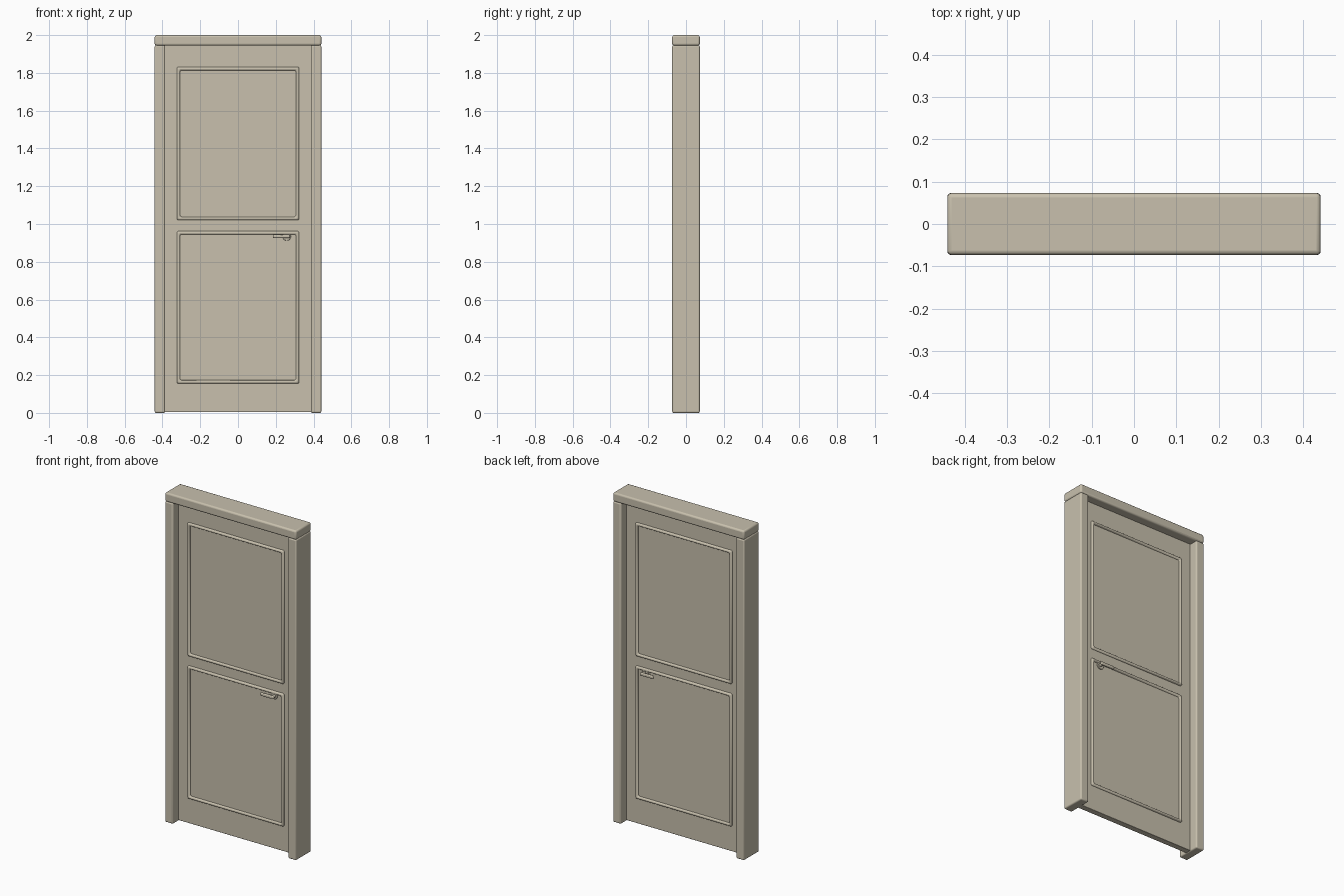
import bpy, math

if "Cube" in bpy.data.objects:
    bpy.data.objects.remove(bpy.data.objects["Cube"])

beige = bpy.data.materials.new("beige paint")
beige.diffuse_color = (0.58, 0.53, 0.42, 1)
beige.use_nodes = True
beige.node_tree.nodes["Principled BSDF"].inputs["Base Color"].default_value = beige.diffuse_color


def finish(ob, name, bevel=0.0, segments=3):
    ob.name = name
    ob.data.materials.append(beige)
    if bevel:
        mod = ob.modifiers.new("rounding", 'BEVEL')
        mod.width = bevel
        mod.segments = segments
    bpy.ops.object.select_all(action='DESELECT')
    ob.select_set(True)
    bpy.context.view_layer.objects.active = ob
    bpy.ops.object.shade_smooth_by_angle(angle=math.radians(35))
    return ob


def box(name, x, y, z, bevel):
    """Box from (min, max) ranges with rounded edges."""
    bpy.ops.mesh.primitive_cube_add(size=1)
    ob = bpy.context.object
    for v in ob.data.vertices:
        v.co = [r[0] + (c + 0.5) * (r[1] - r[0]) for c, r in zip(v.co, (x, y, z))]
    return finish(ob, name, bevel)


def cylinder(name, radius, depth, loc, rot):
    bpy.ops.mesh.primitive_cylinder_add(vertices=20, radius=radius, depth=depth,
                                        location=loc, rotation=rot)
    return finish(bpy.context.object, name, 0.002, 2)


def moulding(name, y, side, x, z0, z1):
    """Rounded bead swept around a rectangle with clipped corners."""
    w, h, c = 0.009, 0.011, 0.006
    path = [(-x + c, z0), (x - c, z0), (x, z0 + c), (x, z1 - c),
            (x - c, z1), (-x + c, z1), (-x, z1 - c), (-x, z0 + c)]
    cx, cz = 0, (z0 + z1) / 2
    n = 7
    verts, faces = [], []
    for px, pz in path:
        # clipped corners: both points share the outward offset of the corner
        sx, sz = math.copysign(1, px - cx), math.copysign(1, pz - cz)
        for i in range(n):
            a = math.pi * i / (n - 1)
            o = w * math.cos(a)
            verts.append((px + sx * o, y + side * h * math.sin(a), pz + sz * o))
    for k in range(len(path)):
        for i in range(n):
            a, b = k * n, (k + 1) % len(path) * n
            j = (i + 1) % n
            f = (a + i, b + i, b + j, a + j)
            faces.append(f if side < 0 else f[::-1])
    me = bpy.data.meshes.new(name)
    me.from_pydata(verts, [], faces)
    ob = bpy.data.objects.new(name, me)
    bpy.context.collection.objects.link(ob)
    return finish(ob, name)


# Frame: two posts and the lintel
D = 0.073
for s, label in ((-1, "left"), (1, "right")):
    box(label + "_post", sorted((s * 0.386, s * 0.441)), (-D, D), (0, 1.947), 0.008)
box("lintel", (-0.441, 0.441), (-D, D), (1.945, 2.0), 0.01)

# Door leaf
T = 0.018
box("door_leaf", (-0.39, 0.39), (-T, T), (0.004, 1.95), 0.003)

# Mouldings and lever handle on both faces
for s, label in ((-1, "front"), (1, "back")):
    moulding(label + "_upper_moulding", s * T, s, 0.315, 1.029, 1.822)
    moulding(label + "_lower_moulding", s * T, s, 0.315, 0.164, 0.953)
    cylinder(label + "_handle_rose", 0.022, 0.008, (0.258, s * (T + 0.003), 0.934),
             (math.pi / 2, 0, 0))
    cylinder(label + "_handle_neck", 0.009, 0.03, (0.262, s * (T + 0.015), 0.934),
             (math.pi / 2, 0, 0))
    box(label + "_handle_lever", (0.184, 0.275),
        sorted((s * (T + 0.022), s * (T + 0.036))), (0.926, 0.944), 0.005)
